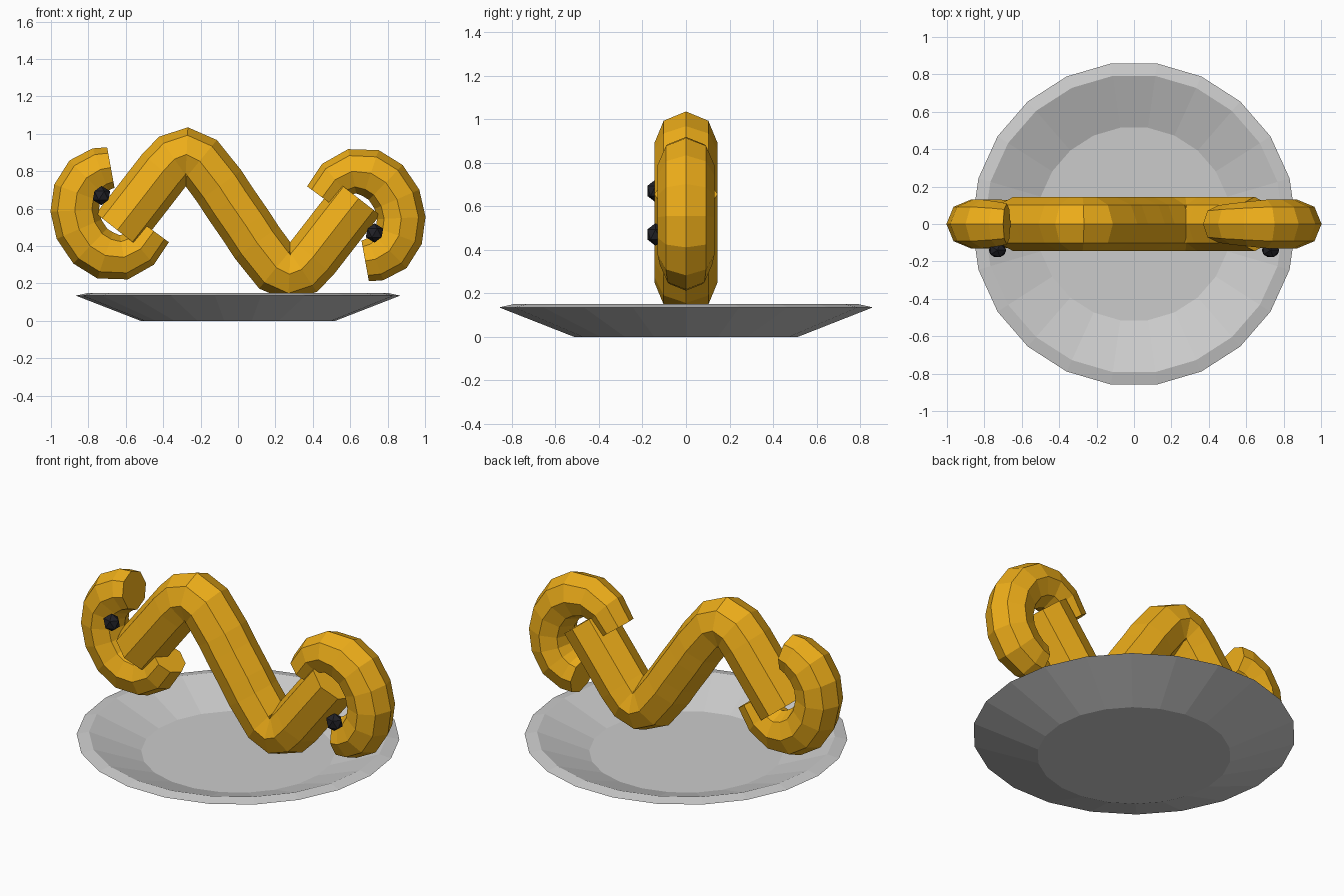
import bpy, bmesh, math
from mathutils import Vector

if "Cube" in bpy.data.objects:
    bpy.data.objects.remove(bpy.data.objects["Cube"])

MID = 0.57  # height of the bun's centre of rotation


def material(name, rgb):
    m = bpy.data.materials.new(name)
    m.diffuse_color = (*rgb, 1)
    m.use_nodes = True
    m.node_tree.nodes["Principled BSDF"].inputs["Base Color"].default_value = m.diffuse_color
    return m


def finish(bm, name, mat=None):
    bmesh.ops.recalc_face_normals(bm, faces=bm.faces)
    me = bpy.data.meshes.new(name)
    bm.to_mesh(me)
    bm.free()
    ob = bpy.data.objects.new(name, me)
    bpy.context.collection.objects.link(ob)
    if mat:
        me.materials.append(mat)
    return ob


def skin(bm, rings, closed=False):
    n = len(rings[0])
    pairs = list(zip(rings, rings[1:] + rings[:1] if closed else rings[1:]))
    for a, b in pairs:
        for i in range(n):
            j = (i + 1) % n
            bm.faces.new((a[i], a[j], b[j], b[i]))


def tube(name, path, mat, sides=8):
    """Octagonal capped tube along (x, z, radius) points in the xz plane."""
    bm = bmesh.new()
    pts = [Vector((x, 0, z)) for x, z, r in path]
    rings = []
    for k, p in enumerate(pts):
        a = (p - pts[k - 1]).normalized() if k else Vector()
        b = (pts[k + 1] - p).normalized() if k < len(pts) - 1 else Vector()
        t = (a + b).normalized()
        side = Vector((-t.z, 0, t.x))
        r = path[k][2]
        rings.append([bm.verts.new(p + r * (side * math.cos(q) + Vector((0, math.sin(q), 0))))
                      for q in (2 * math.pi * i / sides for i in range(sides))])
    skin(bm, rings)
    bm.faces.new(rings[0])
    bm.faces.new(rings[-1])
    return finish(bm, name, mat)


def turned(path):
    """Half-turn of a path about the bun's centre."""
    return [(-x, 2 * MID - z, *r) for x, z, *r in path]


dough = material("saffron_dough", (0.85, 0.42, 0.01))
dark = material("raisin_dark", (0.015, 0.015, 0.02))

# Plate: 22-sided lathe
bm = bmesh.new()
N = 22
rings = [[bm.verts.new((r * math.cos(2 * math.pi * i / N), r * math.sin(2 * math.pi * i / N), z))
          for i in range(N)]
         for r, z in ((0.52, 0), (0.867, 0.135), (0.80, 0.15), (0.52, 0.045))]
skin(bm, rings)
bm.faces.new(rings[0])
bm.faces.new(rings[-1])
finish(bm, "plate")

# Wavy middle of the bun
R = 0.145
half = [(-0.645, 0.485, R), (-0.52, 0.645, R), (-0.40, 0.80, R), (-0.34, 0.865, R),
        (-0.275, 0.89, R), (-0.205, 0.855, R), (-0.10, 0.72, R), (-0.045, 0.635, R)]
tube("bun_middle", half + turned(half)[::-1], dough)

# Curled ends
curl = [(0.68, 0.32, 0.11), (0.735, 0.33, 0.12), (0.81, 0.375, 0.13), (0.86, 0.455, 0.13),
        (0.873, 0.55, 0.13), (0.85, 0.65, 0.13), (0.79, 0.74, 0.13), (0.71, 0.79, 0.13),
        (0.61, 0.80, 0.12), (0.52, 0.755, 0.11), (0.45, 0.66, 0.10)]
tube("curl_right", curl, dough)
tube("curl_left", turned(curl), dough)

# Raisins
spot = [(0.73, 0.47)]
for name, (x, z) in (("raisin_right", spot[0]), ("raisin_left", turned(spot)[0])):
    bm = bmesh.new()
    bmesh.ops.create_icosphere(bm, subdivisions=1, radius=0.052)
    bmesh.ops.scale(bm, vec=(1, 0.85, 1), verts=bm.verts)
    ob = finish(bm, name, dark)
    ob.location = (x, -0.14, z)
